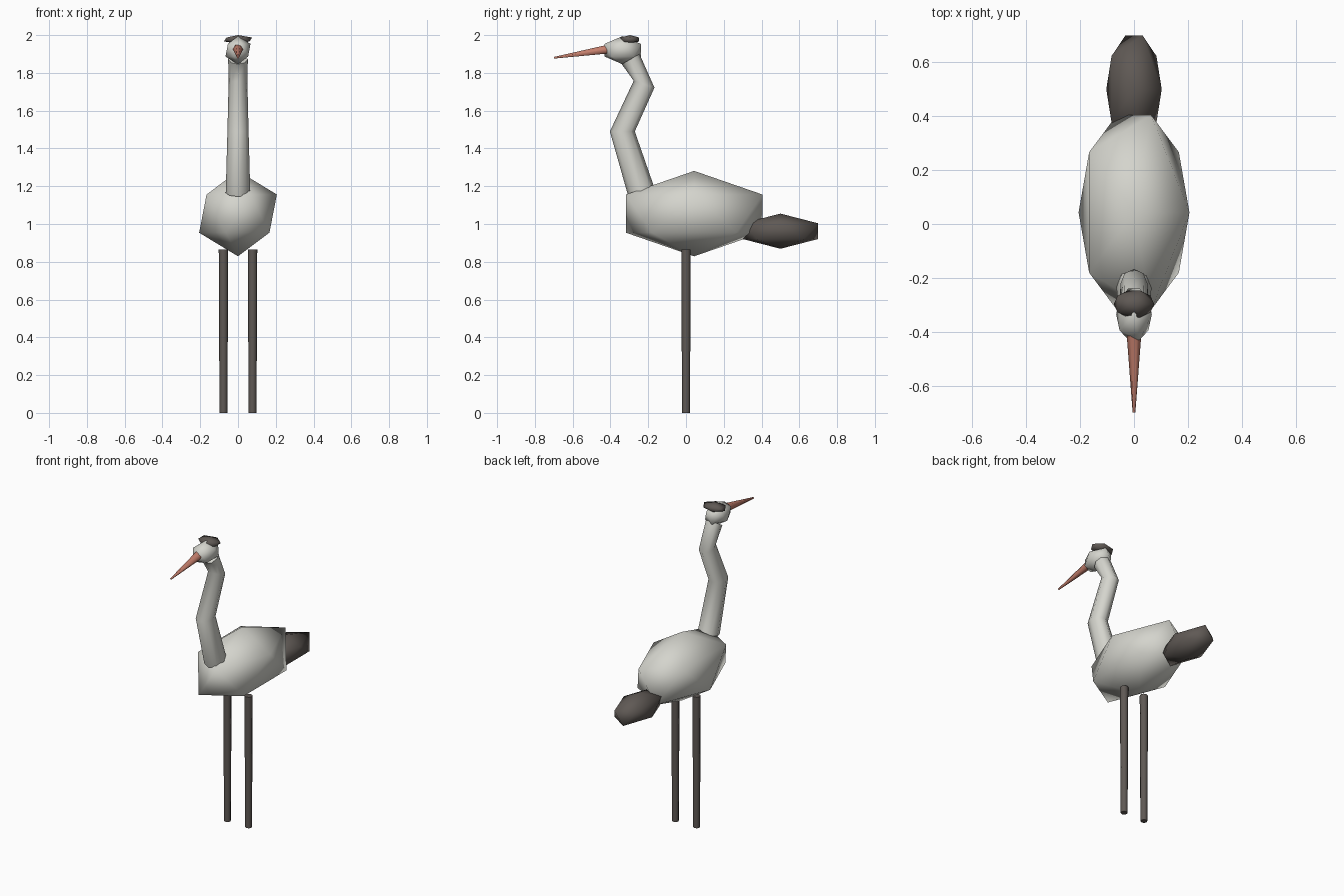
import bpy, bmesh, math
from mathutils import Vector, Matrix

if "Cube" in bpy.data.objects:
    bpy.data.objects.remove(bpy.data.objects["Cube"])


def material(name, rgb):
    m = bpy.data.materials.new(name)
    m.diffuse_color = (*rgb, 1)
    m.use_nodes = True
    m.node_tree.nodes["Principled BSDF"].inputs["Base Color"].default_value = m.diffuse_color
    return m


PALE = material("pale grey feathers", (0.66, 0.66, 0.61))
DARK = material("dark grey", (0.115, 0.10, 0.09))
CORAL = material("coral beak", (0.55, 0.21, 0.15))


def finish(name, bm, mat):
    bmesh.ops.recalc_face_normals(bm, faces=bm.faces[:])
    for f in bm.faces:
        f.smooth = len(f.verts) < 5      # end caps stay flat
    for e in bm.edges:
        if any(len(f.verts) > 4 for f in e.link_faces):
            e.smooth = False
    me = bpy.data.meshes.new(name)
    bm.to_mesh(me)
    bm.free()
    me.materials.append(mat)
    ob = bpy.data.objects.new(name, me)
    bpy.context.collection.objects.link(ob)
    return ob


def blob(name, centre, radii, mat):
    """Stretched twenty-sided ball."""
    bm = bmesh.new()
    mtx = Matrix.Translation(centre) @ Matrix.Diagonal((*radii, 1))
    bmesh.ops.create_icosphere(bm, subdivisions=1, radius=1, matrix=mtx)
    return finish(name, bm, mat)


def tube(name, rings, sides, mat):
    """Loft through rings: (centre, half vector in the yz plane, x radius)."""
    bm = bmesh.new()
    loops = []
    for c, v, rx in rings:
        c, v = Vector(c), Vector(v)
        loops.append([bm.verts.new(c + Vector((rx * math.cos(a), 0, 0)) + v * math.sin(a))
                      for a in (2 * math.pi * i / sides for i in range(sides))])
    for a, b in zip(loops, loops[1:]):
        for i in range(sides):
            j = (i + 1) % sides
            bm.faces.new((a[i], a[j], b[j], b[i]))
    bm.faces.new(loops[0])
    bm.faces.new(loops[-1])
    return finish(name, bm, mat)


# body, tail, head and crown
blob("body", (0, 0.043, 1.055), (0.23, 0.425, 0.226), PALE)
blob("tail", (0, 0.50, 0.962), (0.115, 0.235, 0.093), DARK)
blob("head", (0, -0.335, 1.92), (0.074, 0.113, 0.075), PALE)
blob("crown", (0, -0.297, 1.977), (0.084, 0.058, 0.023), DARK)

# curved neck
tube("neck", [
    ((0, -0.235, 1.165), (0, 0.07, 0.02), 0.065),
    ((0, -0.337, 1.49), (0, 0.066, 0.0), 0.056),
    ((0, -0.222, 1.74), (0, 0.055, -0.018), 0.05),
    ((0, -0.293, 1.873), (0, 0.047, 0.027), 0.052),
], 8, PALE)

# beak
tube("beak", [
    ((0, -0.40, 1.928), (0, 0, 0.028), 0.028),
    ((0, -0.70, 1.88), (0, 0, 0.005), 0.005),
], 6, CORAL)

# legs
for side, x in (("left", 0.077), ("right", -0.077)):
    tube(side + "_leg", [
        ((x, 0, 0.0), (0, 0.021, 0), 0.021),
        ((x, 0, 0.865), (0, 0.025, 0), 0.025),
    ], 8, DARK)
